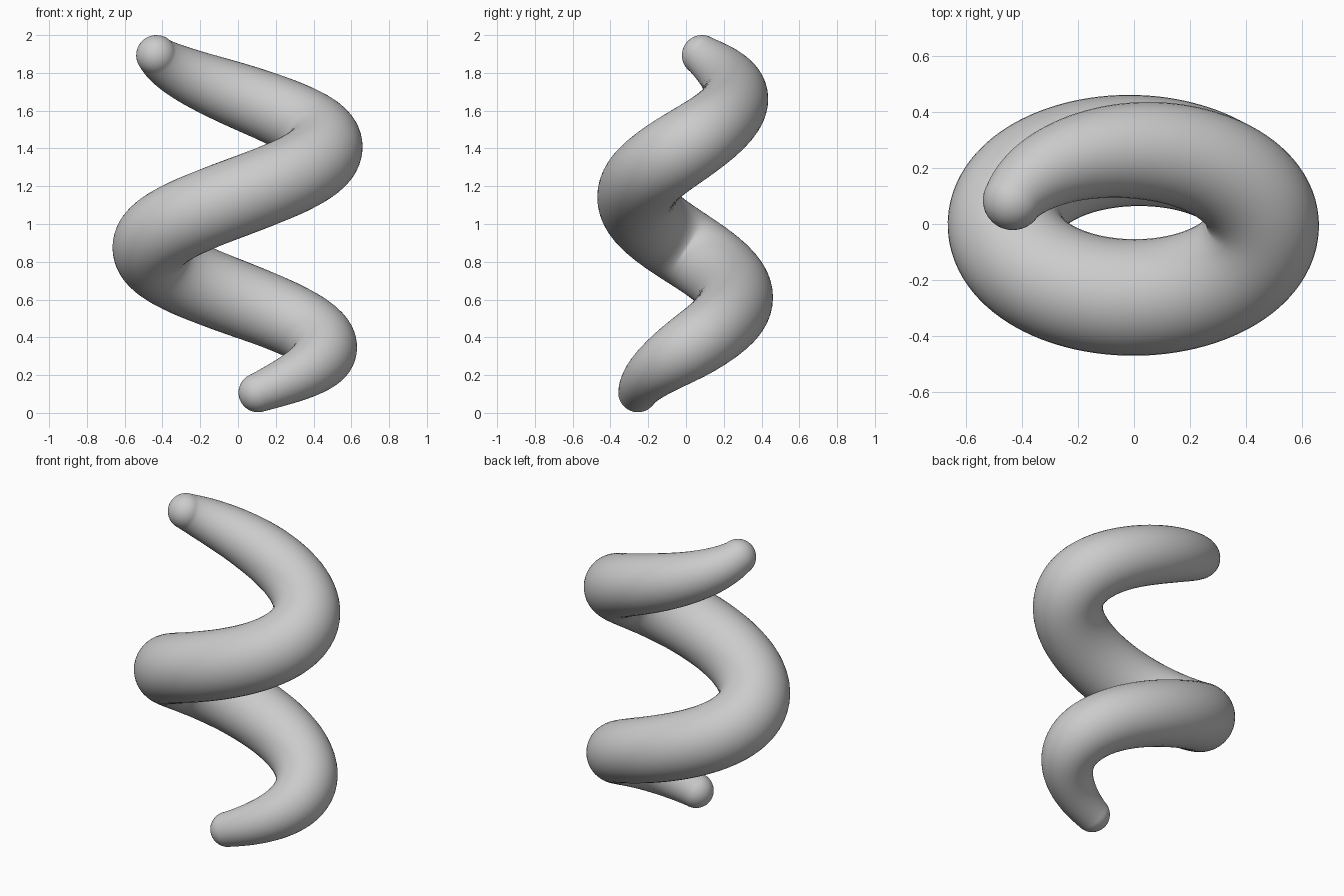
import bpy, bmesh, math
from mathutils import Vector

if "Cube" in bpy.data.objects:
    bpy.data.objects.remove(bpy.data.objects["Cube"])

RX, RY = 0.457, 0.262            # elliptical coil radii
START, END = -76.5, 521.0        # sweep angles in degrees
PITCH, Z0 = 1.076, 0.336
SIDES, STEPS, CAP = 40, 180, 10
# tube radius at given angles
TAPER = [(-76.5, 0.104), (-45, 0.136), (0, 0.176), (90, 0.199), (180, 0.208),
         (270, 0.208), (360, 0.204), (450, 0.174), (491, 0.14), (521, 0.107)]


def centre(deg):
    a = math.radians(deg)
    return Vector((RX * math.cos(a), RY * math.sin(a), Z0 + PITCH * deg / 360))


def tangent(deg):
    return (centre(deg + 0.5) - centre(deg - 0.5)).normalized()


def radius(deg):
    for (a, ra), (b, rb) in zip(TAPER, TAPER[1:]):
        if deg <= b:
            return ra + (rb - ra) * (deg - a) / (b - a)
    return TAPER[-1][1]


# Smoothed taper
def smooth_radius(deg):
    w = min(18, deg - START, END - deg)
    return sum(radius(deg + w * k / 4) for k in range(-4, 5)) / 9


# Stations along the coil, with rounded caps at both ends
stations = []
for i in range(CAP):
    a = math.pi / 2 * (1 - (i + 0.3) / CAP)
    r, t = radius(START), tangent(START)
    stations.append((centre(START) - t * r * math.sin(a), t, r * math.cos(a)))
for i in range(STEPS + 1):
    d = START + (END - START) * i / STEPS
    stations.append((centre(d), tangent(d), smooth_radius(d)))
for i in reversed(range(CAP)):
    a = math.pi / 2 * (1 - (i + 0.3) / CAP)
    r, t = radius(END), tangent(END)
    stations.append((centre(END) + t * r * math.sin(a), t, r * math.cos(a)))

# Skin the stations with rings
bm = bmesh.new()
rings = []
for p, t, r in stations:
    side = t.cross(Vector((0, 0, 1))).normalized()
    up = side.cross(t)
    rings.append([bm.verts.new(p + r * (side * math.cos(u) + up * math.sin(u)))
                  for u in (2 * math.pi * k / SIDES for k in range(SIDES))])
for a, b in zip(rings, rings[1:]):
    for k in range(SIDES):
        n = (k + 1) % SIDES
        bm.faces.new((a[k], a[n], b[n], b[k]))
bm.faces.new(rings[0])
bm.faces.new(rings[-1])
bmesh.ops.recalc_face_normals(bm, faces=bm.faces)
for f in bm.faces:
    f.smooth = True
mesh = bpy.data.meshes.new("spiral_coil")
bm.to_mesh(mesh)
bm.free()
bpy.context.collection.objects.link(bpy.data.objects.new("spiral_coil", mesh))
